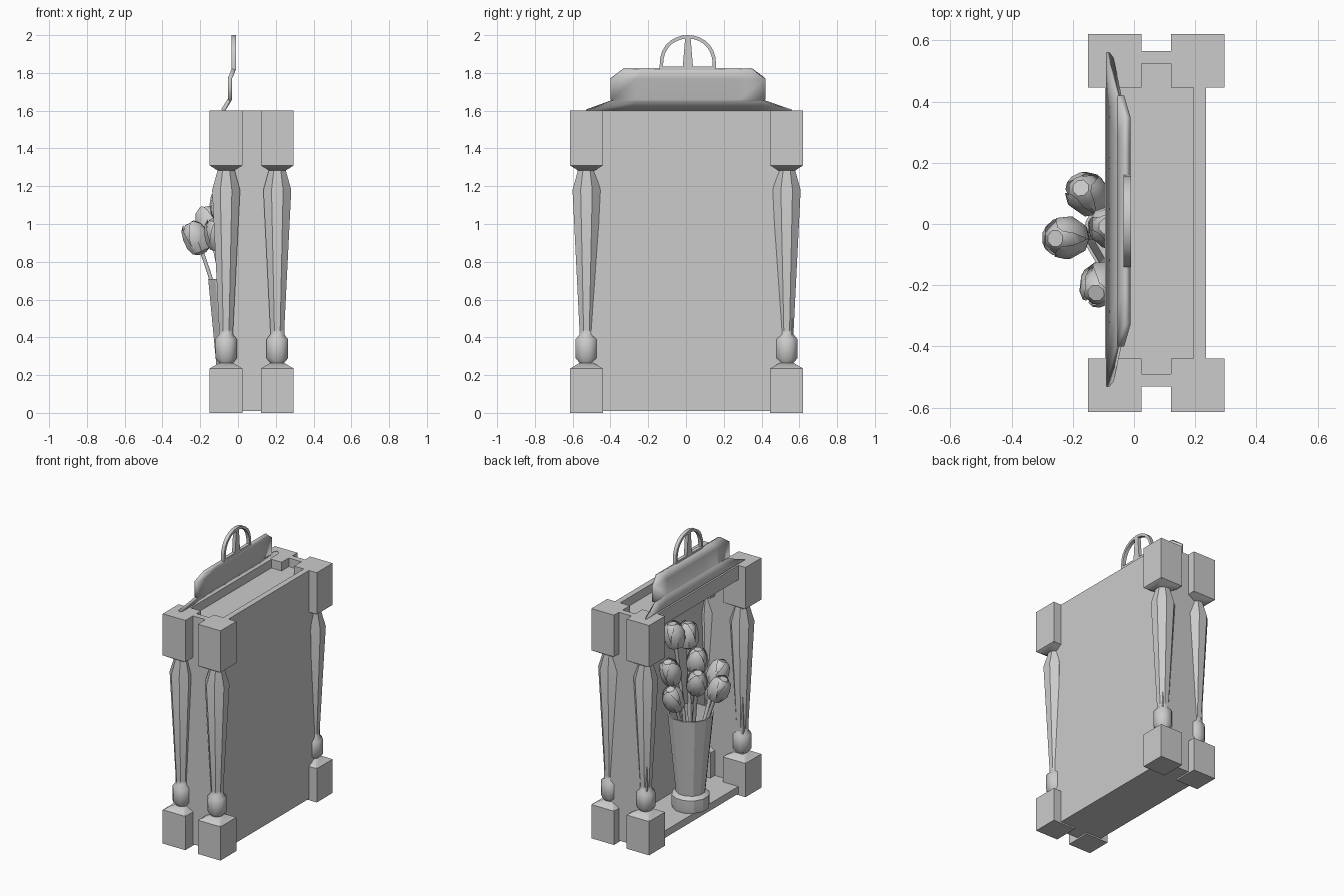
import bpy, bmesh, math
from mathutils import Vector

if "Cube" in bpy.data.objects:
    bpy.data.objects.remove(bpy.data.objects["Cube"])

GREY = (0.6, 0.6, 0.6, 1)
mat = bpy.data.materials.new("plain grey")
mat.use_nodes = True
mat.diffuse_color = GREY
mat.node_tree.nodes["Principled BSDF"].inputs["Base Color"].default_value = GREY


def finish(name, bm, angle=35):
    bmesh.ops.recalc_face_normals(bm, faces=bm.faces)
    me = bpy.data.meshes.new(name)
    bm.to_mesh(me)
    bm.free()
    ob = bpy.data.objects.new(name, me)
    bpy.context.collection.objects.link(ob)
    me.materials.append(mat)
    bpy.ops.object.select_all(action='DESELECT')
    ob.select_set(True)
    bpy.context.view_layer.objects.active = ob
    bpy.ops.object.shade_smooth_by_angle(angle=math.radians(angle))
    return ob


def add_box(bm, x0, x1, y0, y1, z0, z1):
    verts = bmesh.ops.create_cube(bm, size=1)["verts"]
    for v in verts:
        v.co = Vector(((x0 + x1) / 2 + v.co.x * (x1 - x0),
                       (y0 + y1) / 2 + v.co.y * (y1 - y0),
                       (z0 + z1) / 2 + v.co.z * (z1 - z0)))


def box(name, *limits):
    bm = bmesh.new()
    add_box(bm, *limits)
    return finish(name, bm)


def add_lathe(bm, profile, segs, cx=0, cy=0, turn=0.5, caps=True):
    """Rings of (radius, height) joined by quads."""
    rings = []
    for r, z in profile:
        rings.append([bm.verts.new((cx + r * math.cos((i + turn) * math.tau / segs),
                                    cy + r * math.sin((i + turn) * math.tau / segs), z))
                      for i in range(segs)])
    for a, b in zip(rings, rings[1:]):
        for i in range(segs):
            j = (i + 1) % segs
            bm.faces.new((a[i], a[j], b[j], b[i]))
    if caps:
        bm.faces.new(rings[0])
        bm.faces.new(rings[-1])


# Turned corner posts with square blocks at both ends
D = math.sqrt(2) * 0.087
BASE = [(D, 0), (D, 0.235), (0.05, 0.265)]
TOP = [(0.06, 1.282), (D, 1.31), (D, 1.6)]
SHAFT = [(0.035, 0.25), (0.04, 0.265), (0.062, 0.29), (0.062, 0.39), (0.04, 0.415),
         (0.04, 0.44), (0.08, 1.18), (0.05, 1.28), (0.05, 1.3)]
for side, y in (("right", -0.527), ("left", 0.533)):
    for end, x in (("outer", 0.208), ("inner", -0.063)):
        bm = bmesh.new()
        add_lathe(bm, BASE, 4, x, y)
        add_lathe(bm, SHAFT, 8, x, y)
        add_lathe(bm, TOP, 4, x, y)
        finish(f"{side}_{end}_post", bm, 40)

# Cabinet: one broad panel, two ends, floor, recessed ceiling, top rail
Y0, Y1 = -0.53, 0.565
X0, X1 = -0.095, 0.235
WALL = 0.04
box("broad_panel", X1 - WALL, X1, Y0, Y1, 0.01, 1.6)
box("right_end_panel", X0, X1, Y0, Y0 + WALL, 0.01, 1.6)
box("left_end_panel", X0, X1, Y1 - WALL, Y1, 0.01, 1.6)
box("floor", X0, X1, Y0, Y1, 0.01, 0.06)
box("ceiling", X0, X1, Y0, Y1, 1.5, 1.54)
box("top_rail", X0, X0 + WALL, Y0, Y1, 1.5, 1.6)

# Shaped crest board leaning inward
bm = bmesh.new()
rows = []
for x, z, a, b in ((-0.08, 1.6, -0.53, 0.56), (-0.046, 1.655, -0.38, 0.4),
                   (-0.043, 1.66, -0.4, 0.42), (-0.043, 1.77, -0.4, 0.42),
                   (-0.022, 1.82, -0.33, 0.35)):
    rows.append([bm.verts.new((x, a + (b - a) * i / 6, z)) for i in range(7)])
for lo, hi in zip(rows, rows[1:]):
    for i in range(6):
        bm.faces.new((lo[i], lo[i + 1], hi[i + 1], hi[i]))
crest = finish("crest_board", bm)
mod = crest.modifiers.new("thickness", 'SOLIDIFY')
mod.thickness = 0.022
mod.offset = 0

# Arched handle: swept band, foot bar and tapered centre bar
bm = bmesh.new()
HX0, HX1 = -0.034, -0.01
STEPS = 14
frames = []
for i in range(STEPS + 1):
    t = math.pi * i / STEPS
    c, s = math.cos(t), math.sin(t) ** 0.8 if 0 < i < STEPS else 0
    frames.append([bm.verts.new((x, 0.01 + w * c, 1.83 + h * s))
                   for x, w, h in ((HX0, 0.15, 0.17), (HX1, 0.15, 0.17),
                                   (HX1, 0.132, 0.152), (HX0, 0.132, 0.152))])
for a, b in zip(frames, frames[1:]):
    for i in range(4):
        j = (i + 1) % 4
        bm.faces.new((a[i], a[j], b[j], b[i]))
add_box(bm, HX0, HX1, -0.14, 0.16, 1.815, 1.833)
bar_start = len(bm.verts)
add_box(bm, HX0, HX1, -0.018, 0.038, 1.82, 1.99)
bm.verts.ensure_lookup_table()
for v in bm.verts[bar_start:]:
    if v.co.z > 1.9:
        v.co.y = 0.01 + (v.co.y - 0.01) * 0.5
finish("top_handle", bm)

# Faceted flared vase on a ringed foot, hollow at the top
VX, VY = -0.015, -0.03
bm = bmesh.new()
add_lathe(bm, [(0.118, 0.06), (0.122, 0.08), (0.122, 0.15), (0.105, 0.165), (0.095, 0.17),
               (0.148, 0.71), (0.138, 0.71), (0.115, 0.55)], 12, VX, VY)
finish("vase", bm, 25)

# Tulips: curved stem, closed bud and three overlapping petals
BUD = [(0.012, -0.09), (0.045, -0.075), (0.062, -0.035), (0.062, 0.01),
       (0.05, 0.055), (0.028, 0.08)]
HEADS = [(-0.225, -0.045, 0.93), (-0.155, 0.1, 1.01), (-0.11, -0.2, 0.95),
         (-0.08, -0.01, 1.1), (0.05, 0.06, 1.27), (0.03, -0.066, 1.23),
         (0.0, 0.174, 1.07), (0.0, 0.14, 0.87)]


def add_petal(bm, turn):
    grid = []
    for k, (r, z) in enumerate(BUD):
        spread = 1.15 * (1 - (k / 5.5) ** 3)
        grid.append([bm.verts.new(((r + 0.008) * math.cos(turn + spread * u),
                                   (r + 0.008) * math.sin(turn + spread * u), z * 1.05))
                     for u in (-1, -0.4, 0.4, 1)])
    for a, b in zip(grid, grid[1:]):
        for i in range(3):
            bm.faces.new((a[i], a[i + 1], b[i + 1], b[i]))


for n, head in enumerate(HEADS, 1):
    head = Vector(head)
    foot = Vector((VX, VY, 0.3)) + Vector((head.x - VX, head.y - VY, 0)) * 0.1
    lean = head - Vector((VX, VY, 0.45))
    rot = Vector((0, 0, 1)).rotation_difference(lean)
    bm = bmesh.new()
    add_lathe(bm, BUD, 8)
    for k in range(3):
        add_petal(bm, n + k * math.tau / 3)
    for v in bm.verts:
        v.co = rot @ v.co + head
    finish(f"tulip_head_{n}", bm, 40)

    # Stem bends outward along a quadratic path
    tip = head - lean.normalized() * 0.08
    mid = foot.lerp(tip, 0.5) - Vector((head.x - VX, head.y - VY, 0)) * 0.1
    bm = bmesh.new()
    add_lathe(bm, [(0.012, k / 6) for k in range(7)], 6)
    for v in bm.verts:
        t = v.co.z
        path = foot.lerp(mid, t).lerp(mid.lerp(tip, t), t)
        v.co = path + Vector((v.co.x, v.co.y, 0))
    finish(f"tulip_stem_{n}", bm, 70)
